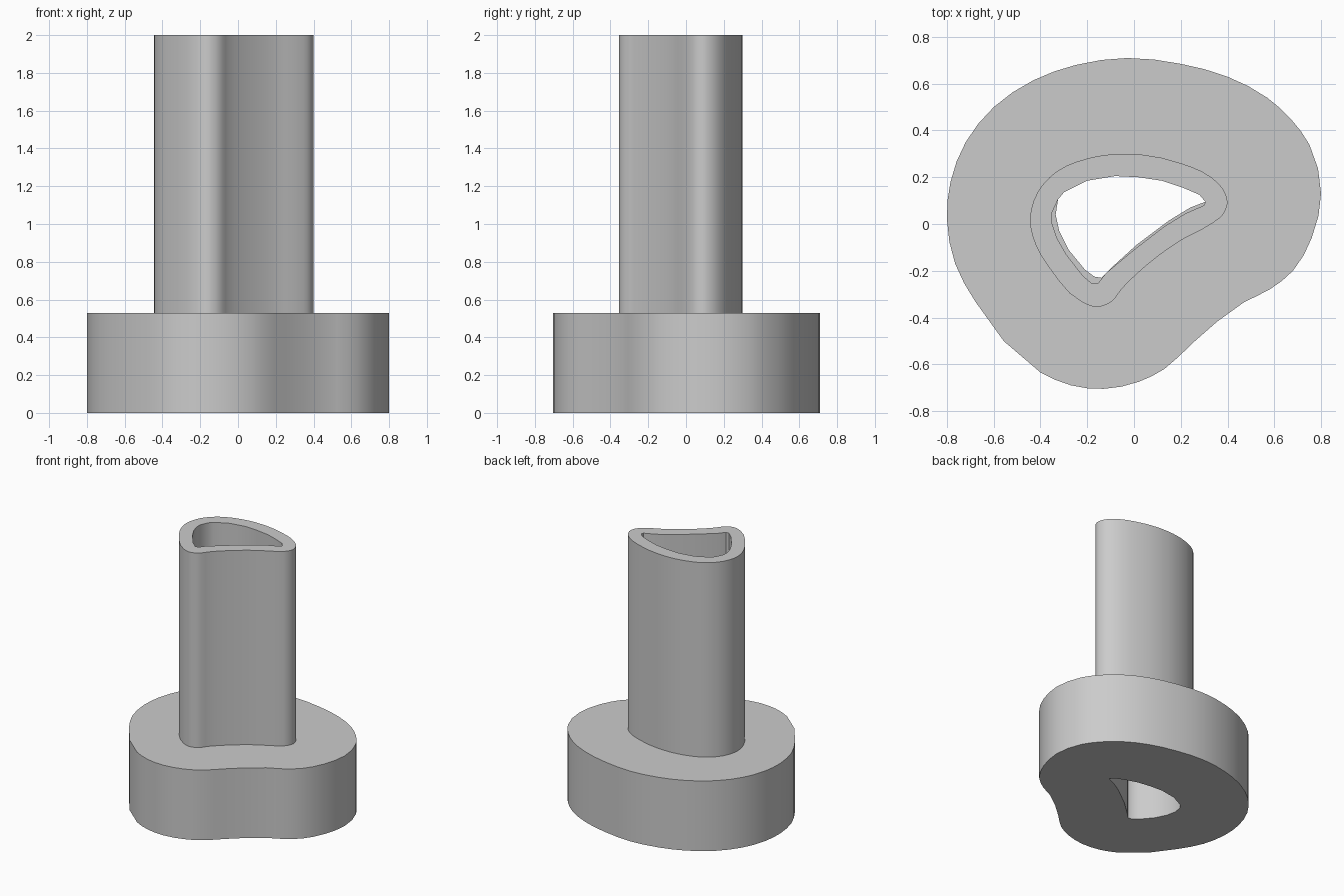
import bpy
import bmesh
from mathutils import Vector
from mathutils.geometry import interpolate_bezier

default_cube = bpy.data.objects.get("Cube")
if default_cube:
    bpy.data.objects.remove(default_cube, do_unlink=True)

BASE_TOP = 0.53
TUBE_TOP = 2.0

grey = bpy.data.materials.new("plain grey")
grey.use_nodes = True
grey.diffuse_color = (0.6, 0.6, 0.6, 1)
grey.node_tree.nodes["Principled BSDF"].inputs["Base Color"].default_value = grey.diffuse_color


def outline(points):
    """Turn points given in hundredths into vectors."""
    return [Vector((x, y, 0)) / 100 for x, y in points]


def smooth_loop(points, steps):
    """Closed smooth curve through the points, weighted by their spacing."""
    count = len(points)
    tangents = []
    for i, point in enumerate(points):
        back = point - points[i - 1]
        ahead = points[(i + 1) % count] - point
        a, b = back.length, ahead.length
        tangents.append((back * b / a + ahead * a / b) / (a + b))
    loop = []
    for i, start in enumerate(points):
        j = (i + 1) % count
        end = points[j]
        reach = (end - start).length / 3
        curve = interpolate_bezier(start, start + tangents[i] * reach,
                                   end - tangents[j] * reach, end, steps + 1)
        loop.extend(curve[:-1])
    return loop


def hollow_prism(name, outer, inner, bottom, top, closed_below):
    """Upright prism between an outer and an inner outline."""
    bm = bmesh.new()
    for loop in (outer, inner):
        verts = [bm.verts.new((p.x, p.y, bottom)) for p in loop]
        for i, vert in enumerate(verts):
            bm.edges.new((verts[i - 1], vert))
    bmesh.ops.triangle_fill(bm, edges=bm.edges[:], use_beauty=True)
    floor = bm.faces[:]
    lifted = bmesh.ops.extrude_face_region(bm, geom=floor, use_keep_orig=True)["geom"]
    raised = [g for g in lifted if isinstance(g, bmesh.types.BMVert)]
    bmesh.ops.translate(bm, verts=raised, vec=(0, 0, top - bottom))
    bmesh.ops.recalc_face_normals(bm, faces=bm.faces[:])
    if not closed_below:
        bmesh.ops.delete(bm, geom=floor, context="FACES_ONLY")
    mesh = bpy.data.meshes.new(name)
    bm.to_mesh(mesh)
    bm.free()
    mesh.materials.append(grey)
    part = bpy.data.objects.new(name, mesh)
    bpy.context.collection.objects.link(part)
    bpy.ops.object.select_all(action="DESELECT")
    part.select_set(True)
    bpy.context.view_layer.objects.active = part
    bpy.ops.object.shade_smooth_by_angle(angle=0.5)
    return part


# Outer profiles, counter-clockwise from the right
base_profile = outline([
    (80, 13), (75, 34), (67, 45), (57, 54), (40, 63), (20, 68.5), (-3, 71),
    (-25, 68), (-43, 61.5), (-60, 50), (-72, 35), (-78.5, 18), (-80, 2),
    (-76.5, -17), (-68, -33), (-40, -63.5), (-27, -69), (-13, -70.5),
    (2, -67.5), (13, -62), (25, -51), (47, -33.5), (58, -28), (68, -20), (76, -6)])
tube_profile = outline([
    (40, 9), (38, 15), (33, 20), (20, 26), (-6, 30), (-20, 28), (-33, 22.5),
    (-41, 14), (-44.5, 2), (-42, -9), (-36, -19), (-22, -33.5), (-16, -35.5),
    (-10, -33.5), (-5, -27.5), (5, -18), (20, -7), (33, 0), (38, 4)])

# Both bores share the rounded back; the base bore is slightly tighter in front
bore_back = outline([
    (30.5, 9.5), (28, 12.5), (21, 15.5), (12, 18.5), (2, 20), (-8, 20.5),
    (-20, 18.5), (-30, 13.5), (-32.5, 10.5)])
tube_bore = bore_back + outline([
    (-35, 5), (-35, 0), (-33, -6), (-29, -13), (-22, -22), (-18, -25.5),
    (-15.5, -25.5), (-12, -21), (0, -11), (13, -1), (22, 4.5), (30, 8)])
base_bore = bore_back + outline([
    (-33.5, 4), (-32, -3), (-28, -11), (-21, -19.5), (-17, -22.5),
    (-14, -23), (-10, -19), (1, -9), (15, 1.5), (24, 7)])

hollow_prism("base", smooth_loop(base_profile, 2), base_bore, 0, BASE_TOP, True)
hollow_prism("tube", smooth_loop(tube_profile, 3), tube_bore, BASE_TOP, TUBE_TOP, False)
